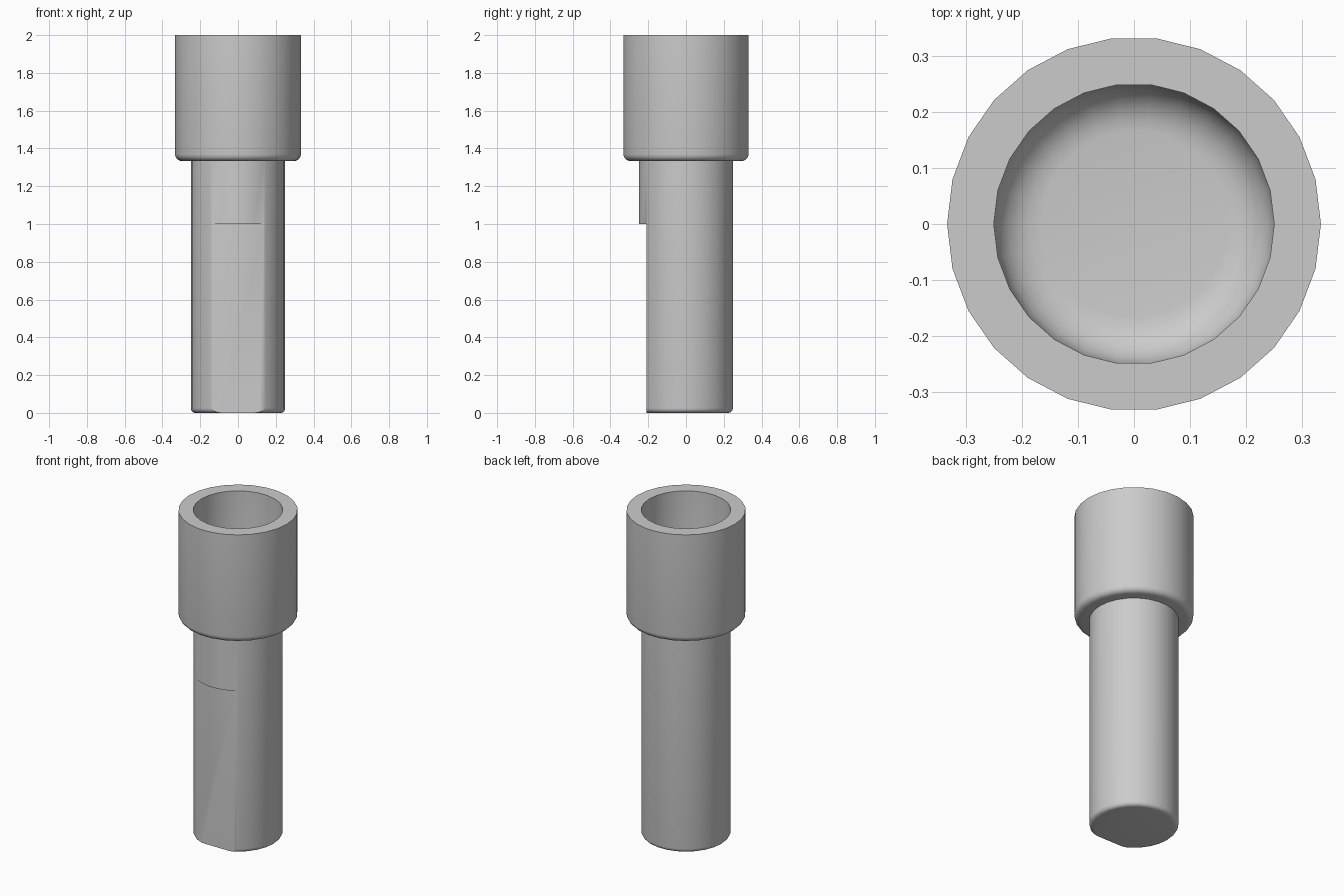
import bpy, bmesh, math

cube = bpy.data.objects.get("Cube")
if cube:
    bpy.data.objects.remove(cube)

SIDES = 26
UNIT = 1 / 24

metal = bpy.data.materials.new("grey_metal")
metal.use_nodes = True
grey = (0.6, 0.6, 0.6, 1)
metal.diffuse_color = grey
metal.node_tree.nodes["Principled BSDF"].inputs["Base Color"].default_value = grey


def arc(cx, cz, radius, start, end, steps=5):
    """Profile points along a quarter arc, angles in degrees."""
    angles = [math.radians(start + (end - start) * i / steps) for i in range(steps + 1)]
    return [(cx + radius * math.cos(a), cz + radius * math.sin(a)) for a in angles]


def lathe(name, profile):
    """Closed turned solid: profile runs from the bottom face to the last face."""
    bm = bmesh.new()
    rings = []
    for r, z in profile:
        ring = []
        for i in range(SIDES):
            a = 2 * math.pi * i / SIDES
            ring.append(bm.verts.new((r * math.cos(a), r * math.sin(a), z)))
        rings.append(ring)
    for low, high in zip(rings, rings[1:]):
        for i in range(SIDES):
            j = (i + 1) % SIDES
            bm.faces.new((low[i], low[j], high[j], high[i]))
    bm.faces.new(rings[0][::-1])
    bm.faces.new(rings[-1])
    bmesh.ops.recalc_face_normals(bm, faces=bm.faces)
    mesh = bpy.data.meshes.new(name)
    bm.to_mesh(mesh)
    bm.free()
    obj = bpy.data.objects.new(name, mesh)
    bpy.context.collection.objects.link(obj)
    mesh.materials.append(metal)
    return obj


def smooth(obj):
    bpy.ops.object.select_all(action="DESELECT")
    obj.select_set(True)
    bpy.context.view_layer.objects.active = obj
    bpy.ops.object.shade_smooth_by_angle(angle=math.radians(30))


# Round shank with a rounded lower edge, its top seated inside the head
shank_r, edge = 6 * UNIT, 0.025
shank = lathe("shank", arc(shank_r - edge, edge, edge, -90, 0) + [(shank_r, 33 * UNIT)])

# Flat milled on the lower front of the shank
bpy.ops.mesh.primitive_cube_add(size=1, location=(0, -5 * UNIT - 0.25, 0.4))
cutter = bpy.context.object
cutter.name = "flat_cutter"
cutter.scale = (1, 0.5, 1.2)
cutter.data.materials.append(metal)
cut = shank.modifiers.new("flat", "BOOLEAN")
cut.operation = "DIFFERENCE"
cut.solver = "EXACT"
cut.object = cutter
bpy.ops.object.select_all(action="DESELECT")
shank.select_set(True)
bpy.context.view_layer.objects.active = shank
bpy.ops.object.modifier_apply(modifier="flat")
bpy.data.objects.remove(cutter)
smooth(shank)

# Cup-shaped head: rounded lower edge, flat rim, bore with a filleted floor
head_r, bore_r, base, floor = 8 * UNIT, 6 * UNIT, 32 * UNIT, 1.5
rim_edge, fillet = 0.036, 2 * UNIT
head = lathe(
    "socket_head",
    arc(head_r - rim_edge, base + rim_edge, rim_edge, -90, 0)
    + [(head_r, 2), (bore_r, 2)]
    + arc(bore_r - fillet, floor + fillet, fillet, 0, -90, 6),
)
smooth(head)
